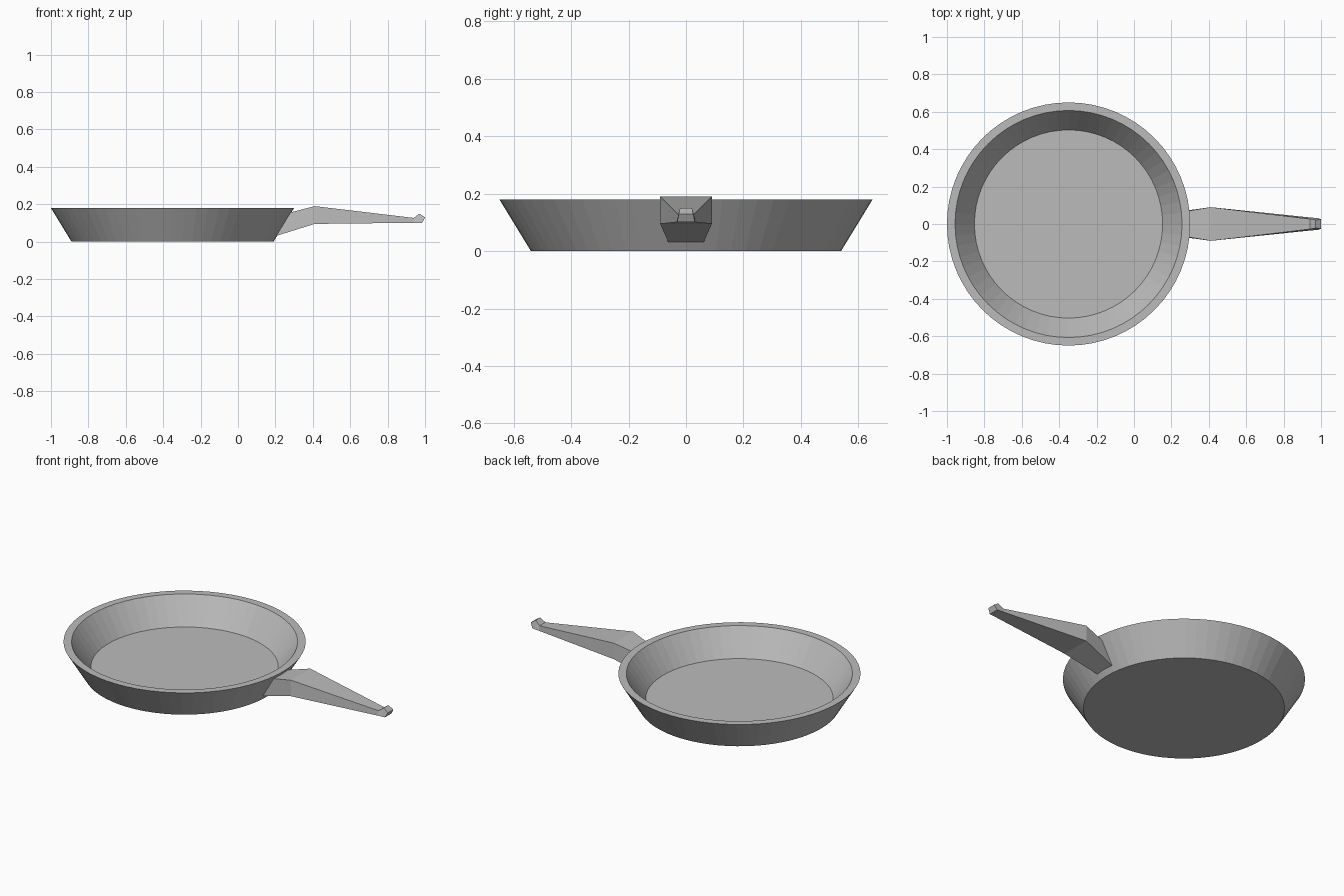
import bpy
import bmesh
from math import cos, sin, tau

cube = bpy.data.objects.get("Cube")
if cube:
    bpy.data.objects.remove(cube, do_unlink=True)

grey = bpy.data.materials.new("pan grey")
grey.use_nodes = True
colour = (0.5, 0.5, 0.5, 1)
grey.diffuse_color = colour
grey.node_tree.nodes["Principled BSDF"].inputs["Base Color"].default_value = colour


def loft(name, loops):
    """Skin a list of point loops and cap both ends."""
    bm = bmesh.new()
    rings = [[bm.verts.new(p) for p in loop] for loop in loops]
    count = len(rings[0])
    for a, b in zip(rings, rings[1:]):
        for i in range(count):
            j = (i + 1) % count
            bm.faces.new((a[i], a[j], b[j], b[i]))
    bm.faces.new(rings[0][::-1])
    bm.faces.new(rings[-1])
    bmesh.ops.recalc_face_normals(bm, faces=bm.faces)
    mesh = bpy.data.meshes.new(name)
    bm.to_mesh(mesh)
    bm.free()
    mesh.materials.append(grey)
    obj = bpy.data.objects.new(name, mesh)
    bpy.context.collection.objects.link(obj)
    return obj


# Pan: base, outer wall, flat rim, inner wall and cooking floor
SEGMENTS = 64
CENTRE_X = -0.35


def circle(radius, z):
    return [(CENTRE_X + radius * cos(tau * i / SEGMENTS),
             radius * sin(tau * i / SEGMENTS), z) for i in range(SEGMENTS)]


pan_profile = [(0.54, 0), (0.65, 0.18), (0.607, 0.18), (0.503, 0.033)]
loft("pan", [circle(r, z) for r, z in pan_profile])


# Handle: four-sided sections, each a bottom and a top (x, z, half width)
def section(bottom, top):
    (bx, bz, bw), (tx, tz, tw) = bottom, top
    return [(bx, -bw, bz), (bx, bw, bz), (tx, tw, tz), (tx, -tw, tz)]


handle_sections = [
    ((0.195, 0.028, 0.06), (0.275, 0.155, 0.067)),   # root in the wall
    ((0.41, 0.095, 0.09), (0.41, 0.19, 0.09)),       # shoulder
    ((0.94, 0.101, 0.035), (0.94, 0.127, 0.027)),    # neck
    ((0.965, 0.101, 0.033), (0.97, 0.15, 0.021)),    # raised hook
    ((0.985, 0.101, 0.031), (1.0, 0.13, 0.025)),     # end
]
loft("handle", [section(b, t) for b, t in handle_sections])
